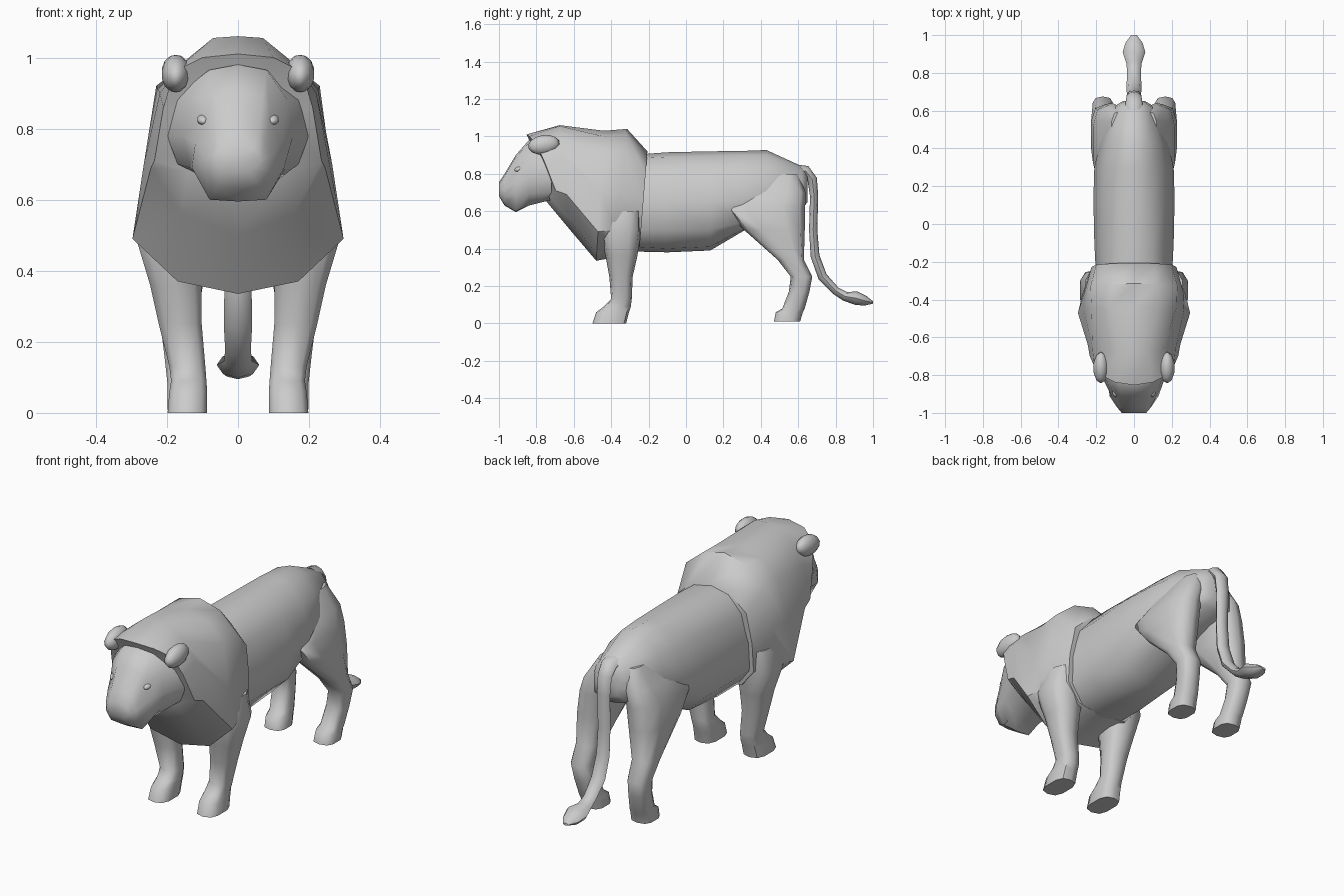
import bpy, bmesh, math
from mathutils import Vector


def loft(name, rings, angle=50):
    """Skin closed rings of equal point count and close both ends."""
    bm = bmesh.new()
    rows = [[bm.verts.new(p) for p in ring] for ring in rings]
    n = len(rows[0])
    for a, b in zip(rows, rows[1:]):
        for i in range(n):
            j = (i + 1) % n
            bm.faces.new((a[i], a[j], b[j], b[i]))
    caps = [bm.faces.new(rows[0]), bm.faces.new(rows[-1])]
    bmesh.ops.poke(bm, faces=caps)
    bmesh.ops.recalc_face_normals(bm, faces=bm.faces[:])
    return finish(name, bm, angle)


def finish(name, bm, angle=50):
    mesh = bpy.data.meshes.new(name)
    bm.to_mesh(mesh)
    bm.free()
    mesh.shade_smooth()
    mesh.set_sharp_from_angle(angle=math.radians(angle))
    ob = bpy.data.objects.new(name, mesh)
    bpy.context.collection.objects.link(ob)
    return ob


def section(half, y, slope=0.0, bow=0.0):
    """Mirror a top-to-bottom half profile (x, z) into a full ring."""
    full = half + [(-x, z) for x, z in half[-2:0:-1]]
    return [Vector((x, y + slope * (1 - z) + bow * x * x, z)) for x, z in full]


def box_round(t, power=0.7):
    c, s = math.cos(t), math.sin(t)
    return math.copysign(abs(c) ** power, c), math.copysign(abs(s) ** power, s)


def leg(name, rows, side):
    """Rows: z, inner x, outer x, front y, back y."""
    rings = []
    for z, xi, xo, yf, yb in rows:
        ring = []
        for k in range(10):
            c, s = box_round(2 * math.pi * (k + 0.5) / 10)
            ring.append(Vector((side * ((xi + xo) / 2 + c * (xo - xi) / 2),
                                (yf + yb) / 2 + s * (yb - yf) / 2, z)))
        rings.append(ring)
    loft(name, rings)


def blob(name, loc, scale, rot=0.0):
    bm = bmesh.new()
    bmesh.ops.create_uvsphere(bm, u_segments=10, v_segments=7, radius=1)
    ob = finish(name, bm)
    ob.location, ob.scale, ob.rotation_euler = loc, scale, (rot, 0, 0)


# torso
loft("torso", [
    section([(0, .90), (.10, .88), (.17, .80), (.20, .65), (.20, .50), (.13, .41), (0, .385)], -.30),
    section([(0, .915), (.10, .89), (.17, .80), (.21, .65), (.20, .50), (.12, .40), (0, .38)], -.10),
    section([(0, .92), (.09, .895), (.17, .82), (.215, .65), (.20, .50), (.11, .41), (0, .39)], .13),
    section([(0, .922), (.08, .90), (.16, .82), (.21, .66), (.17, .54), (.10, .50), (0, .49)], .30),
    section([(0, .927), (.07, .90), (.14, .82), (.18, .70), (.15, .60), (.10, .57), (0, .56)], .43),
    section([(0, .84), (.05, .83), (.09, .78), (.11, .70), (.10, .64), (.06, .62), (0, .61)], .62),
    section([(0, .80), (.03, .79), (.05, .76), (.06, .71), (.05, .67), (.03, .66), (0, .65)], .65),
])

# mane and chest
loft("mane", [
    section([(0, 1.01), (.10, 1.0), (.18, .96), (.21, .86), (.235, .71), (.14, .68), (0, .65)], -.85, .30, 1.2),
    section([(0, 1.06), (.07, 1.055), (.15, .99), (.22, .90), (.245, .69), (.16, .56), (0, .50)], -.67, .10),
    section([(0, 1.03), (.13, 1.0), (.225, .91), (.265, .70), (.297, .49), (.17, .37), (0, .335)], -.44, -.06),
    section([(0, 1.04), (.12, 1.01), (.23, .92), (.26, .70), (.275, .50), (.18, .40), (0, .35)], -.32, -.12),
    section([(0, .92), (.10, .90), (.20, .81), (.225, .65), (.225, .50), (.15, .41), (0, .385)], -.20, -.08),
])

# head and muzzle
loft("head", [
    section([(0, .98), (.10, .96), (.19, .88), (.20, .78), (.17, .70), (.09, .66), (0, .66)], -.72),
    section([(0, .98), (.08, .965), (.14, .88), (.155, .78), (.135, .69), (.08, .63), (0, .63)], -.84),
    section([(0, .90), (.07, .89), (.09, .83), (.12, .76), (.13, .69), (.08, .60), (0, .595)], -.91),
    section([(0, .80), (.06, .79), (.075, .76), (.09, .72), (.09, .68), (.06, .635), (0, .63)], -.97),
    section([(0, .755), (.045, .745), (.06, .73), (.065, .71), (.05, .69), (.03, .68), (0, .68)], -1.0),
])

# legs, ears and eyes
front_rows = [(.60, .08, .26, -.45, -.24), (.49, .08, .29, -.46, -.24),
              (.36, .10, .25, -.43, -.26), (.25, .10, .225, -.41, -.285),
              (.13, .09, .195, -.40, -.29), (.09, .087, .19, -.44, -.295),
              (.06, .085, .195, -.48, -.305), (0, .085, .20, -.50, -.32)]
hind_rows = [(.80, .02, .12, .40, .60), (.70, .04, .185, .30, .64),
             (.62, .05, .22, .20, .637), (.50, .07, .23, .31, .635),
             (.34, .10, .225, .49, .63), (.25, .11, .22, .56, .675),
             (.17, .105, .21, .55, .66), (.08, .095, .20, .515, .635),
             (.06, .09, .20, .48, .625), (.01, .085, .20, .47, .61)]
for side, tag in ((1, "left"), (-1, "right")):
    leg("front_leg_" + tag, front_rows, side)
    leg("hind_leg_" + tag, hind_rows, side)
    blob("ear_" + tag, (side * .175, -.76, .955), (.042, .085, .052), .15)
    blob("eye_" + tag, (side * .097, -.892, .825), (.018, .025, .014), .3)

# tail with flattened tuft: y, z, half width, half thickness
path = [(.58, .82, .05, .03), (.64, .815, .045, .03), (.675, .77, .04, .026), (.685, .68, .038, .022),
        (.68, .50, .036, .022), (.69, .36, .038, .024), (.73, .25, .04, .025),
        (.80, .175, .036, .022), (.85, .145, .04, .025), (.91, .135, .06, .036),
        (.96, .12, .045, .026), (1.0, .112, .015, .006)]
rings = []
for i, (y, z, w, h) in enumerate(path):
    a, b = path[max(i - 1, 0)], path[min(i + 1, len(path) - 1)]
    t = Vector((0, b[0] - a[0], b[1] - a[1])).normalized()
    if i == len(path) - 1:
        t = Vector((0, 1, 0))
    normal = Vector((0, -t.z, t.y))
    rings.append([Vector((math.cos(k * math.pi / 4) * w, y, z)) + normal * math.sin(k * math.pi / 4) * h
                  for k in range(8)])
loft("tail", rings)
